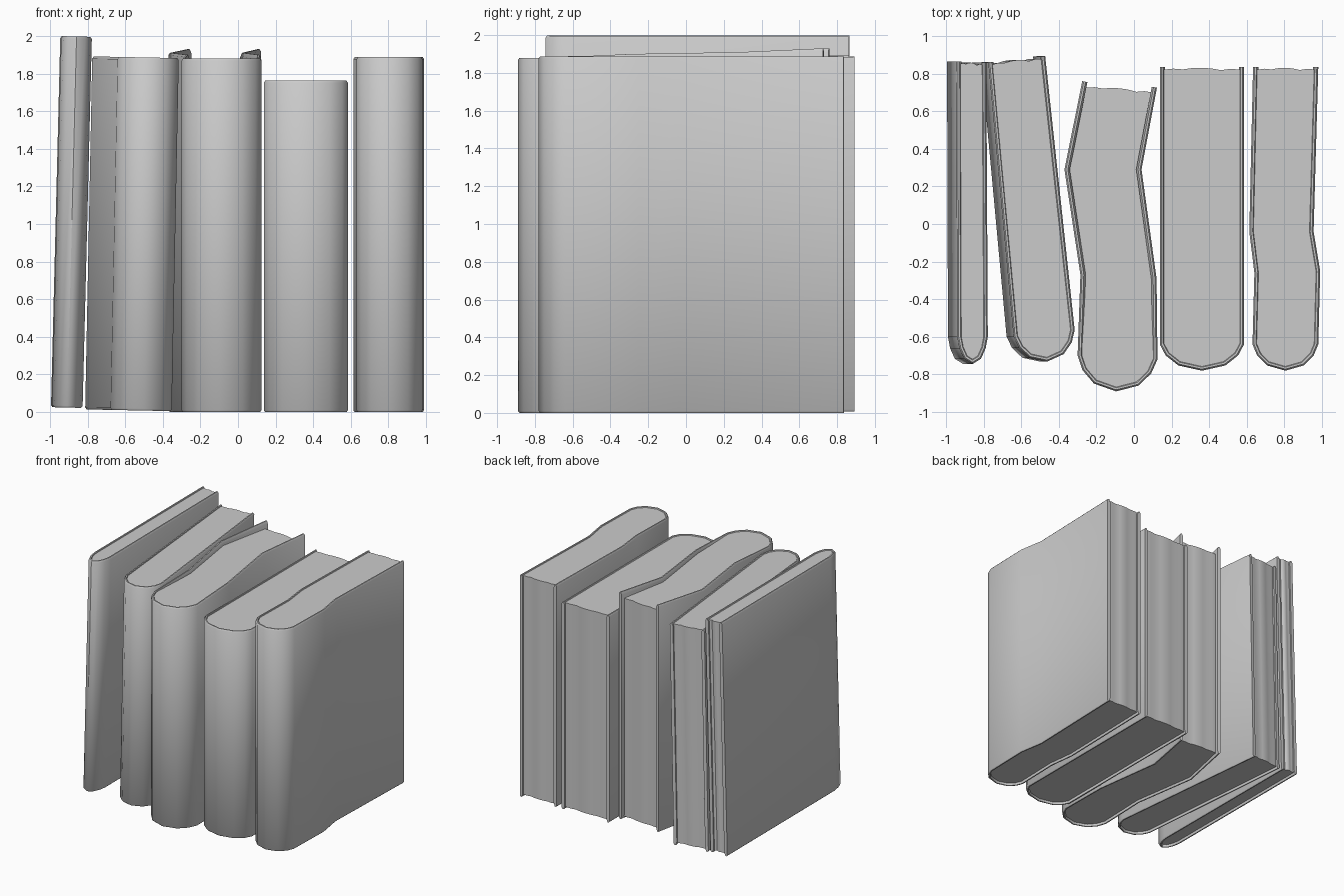
import bpy, bmesh
from mathutils import Vector

if "Cube" in bpy.data.objects:
    bpy.data.objects.remove(bpy.data.objects["Cube"])

# half of the rounded spine: (fraction of width, fraction of depth)
HALF = [(0.07, 0.42), (0.22, 0.8), (0.5, 1.0)]
ARC = HALF + [(1 - u, v) for u, v in reversed(HALF[:-1])]


def outline(left, right, depth):
    """Open outline: left side back to front, round spine, right side front to back."""
    a, b = Vector(left[-1]), Vector(right[-1])
    across = b - a
    out = Vector((across.y, -across.x)).normalized()
    spine = [a + across * u + out * depth * v for u, v in ARC]
    return [Vector(p) for p in left] + spine + [Vector(p) for p in reversed(right)]


def offset(path, d):
    """Move an open path inward by d with mitred corners."""
    res = []
    for i, p in enumerate(path):
        segs = []
        if i > 0:
            segs.append((p - path[i - 1]).normalized())
        if i < len(path) - 1:
            segs.append((path[i + 1] - p).normalized())
        normals = [Vector((-s.y, s.x)) for s in segs]
        n = sum(normals, Vector((0, 0))).normalized()
        res.append(p + n * d / n.dot(normals[0]))
    return res


def finish(name, bm, lean, h, xr):
    """Lean the part about y, then turn it into an object."""
    for v in bm.verts:
        x, z = v.co.x, v.co.z
        v.co.x = x + lean * (z - h)
        v.co.z = z + lean * (xr - x)
    bmesh.ops.recalc_face_normals(bm, faces=bm.faces)
    me = bpy.data.meshes.new(name)
    bm.to_mesh(me)
    bm.free()
    ob = bpy.data.objects.new(name, me)
    bpy.context.collection.objects.link(ob)
    bpy.context.view_layer.objects.active = ob
    ob.select_set(True)
    bpy.ops.object.shade_smooth_by_angle(angle=0.87)
    ob.select_set(False)


def book(name, left, right, depth, z0, h, lean=0.0, rise=(), inset=0.014):
    path = outline(left, right, depth)
    n = len(path)
    xr = max(p.x for p in path)
    lift = [0.0] * n
    for i, r in enumerate(rise):
        lift[i] = lift[n - 1 - i] = r

    # cover: a thin wall with softened rims swept round the outline
    section = [(0, z0 + .01), (0, h - .012), (.008, h), (.018, h),
               (.028, h - .022), (.028, z0 + .03), (.018, z0), (.008, z0)]
    bm = bmesh.new()
    rings = []
    for d, z in section:
        pts = offset(path, d)
        top = z > (z0 + h) / 2
        rings.append([bm.verts.new((p.x, p.y, z + (lift[i] if top else 0)))
                      for i, p in enumerate(pts)])
    for k in range(len(rings)):
        r, s = rings[k], rings[(k + 1) % len(rings)]
        for i in range(n - 1):
            bm.faces.new((r[i], r[i + 1], s[i + 1], s[i]))
    for i in (0, n - 1):
        bm.faces.new([r[i] for r in rings])
    finish(name + "_cover", bm, lean, h, xr)

    # pages: block inside the cover with a wavy fore edge
    inner = offset(path, .022)
    a, b = inner[-1], inner[0]
    wave = [.004, -.003, .006, .009, .008, .001, .005]
    inner[0] = b + Vector((0, -inset))
    inner[-1] = a + Vector((0, -inset))
    a, b = inner[-1], inner[0]
    edge = [a.lerp(b, (i + 1) / 8) + Vector((0, w)) for i, w in enumerate(wave)]
    bm = bmesh.new()
    base = bm.faces.new([bm.verts.new((p.x, p.y, z0 + .018)) for p in inner + edge])
    res = bmesh.ops.extrude_face_region(bm, geom=[base], use_keep_orig=True)
    for v in res["geom"]:
        if isinstance(v, bmesh.types.BMVert):
            v.co.z = h - .007
    finish(name + "_pages", bm, lean, h, xr)


# five books from left to right
book("tall_thin_book", [(-.945, .865), (-.94, -.6)], [(-.785, .86), (-.777, -.6)],
     .145, .022, 1.995, lean=.025)
book("angled_book", [(-.775, .86), (-.64, -.6)], [(-.472, .893), (-.315, -.565)],
     .15, .005, 1.882, lean=.02)
book("bent_book", [(-.275, .76), (-.37, .29), (-.285, -.27), (-.3, -.7)],
     [(.122, .725), (.04, .29), (.12, -.29), (.125, -.72)],
     .18, 0, 1.88, rise=(.05, .03, .02), inset=.03)
book("short_wide_book", [(.137, .835), (.137, -.64)], [(.585, .835), (.585, -.64)],
     .14, 0, 1.762)
book("right_book", [(.633, .835), (.613, -.04), (.64, -.26), (.63, -.64)],
     [(.98, .835), (.955, -.04), (.99, -.25), (.98, -.64)], .14, 0, 1.888)
